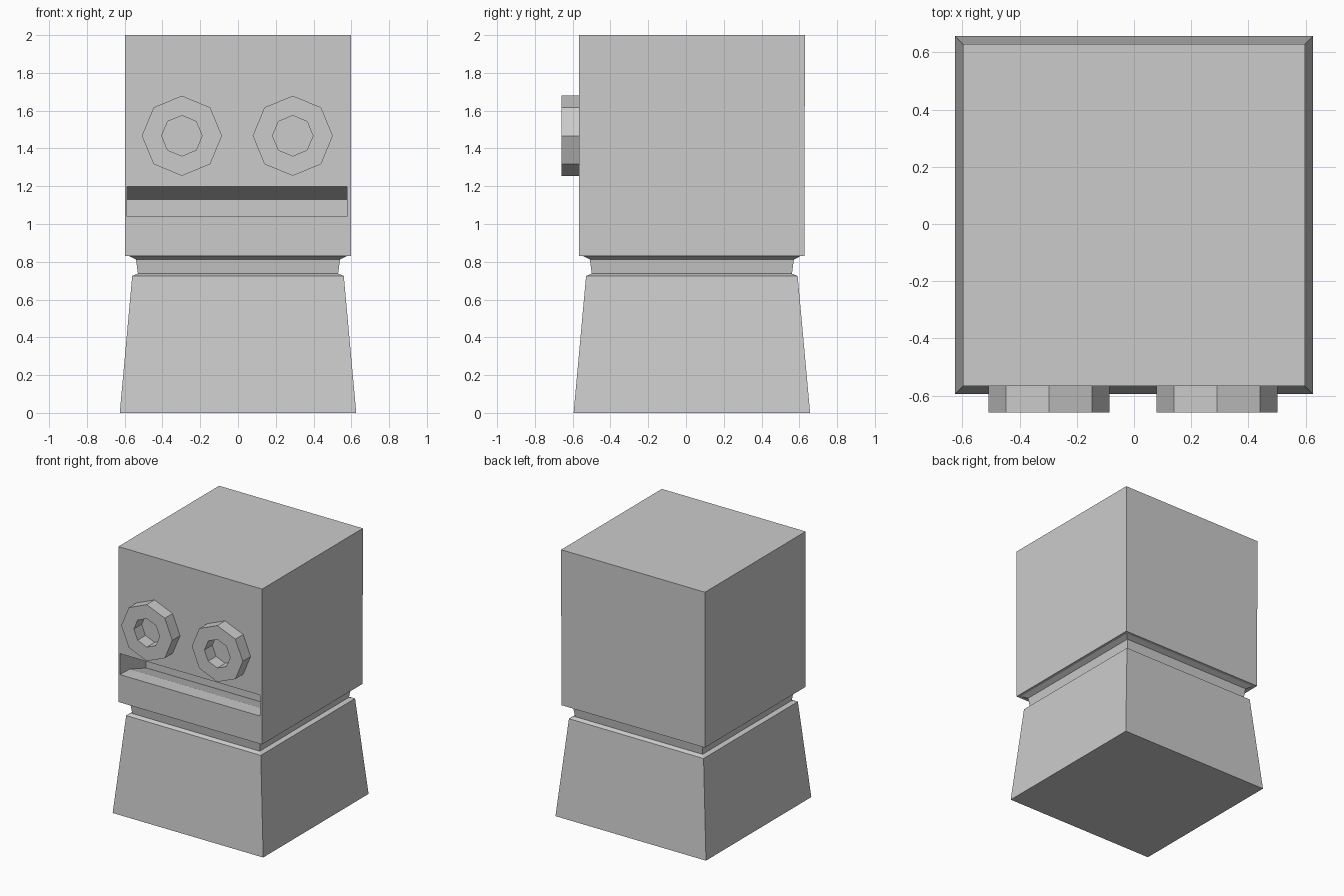
import bpy, bmesh
from math import cos, sin, tau

if "Cube" in bpy.data.objects:
    bpy.data.objects.remove(bpy.data.objects["Cube"])

CY = 0.031          # depth centre of the square body
FACE_Y = CY - 0.598  # front plane of the head


def make_object(name, bm):
    bmesh.ops.recalc_face_normals(bm, faces=bm.faces[:])
    mesh = bpy.data.meshes.new(name)
    bm.to_mesh(mesh)
    bm.free()
    obj = bpy.data.objects.new(name, mesh)
    bpy.context.collection.objects.link(obj)
    return obj


def bridge(bm, a, b):
    n = len(a)
    for i in range(n):
        j = (i + 1) % n
        bm.faces.new((a[i], a[j], b[j], b[i]))


def square_stack(name, profile):
    """Stack of square rings given as (half width, height), capped."""
    bm = bmesh.new()
    rings = [[bm.verts.new((sx * h, CY + sy * h, z))
              for sx, sy in ((-1, -1), (1, -1), (1, 1), (-1, 1))]
             for h, z in profile]
    for a, b in zip(rings, rings[1:]):
        bridge(bm, a, b)
    bm.faces.new(rings[0])
    bm.faces.new(rings[-1])
    return make_object(name, bm)


def extrude_x(name, profile, x0, x1):
    """Prism along x from a (y, z) outline."""
    bm = bmesh.new()
    a, b = [[bm.verts.new((x, y, z)) for y, z in profile] for x in (x0, x1)]
    bridge(bm, a, b)
    bm.faces.new(a)
    bm.faces.new(b)
    return make_object(name, bm)


def eye_ring(name, cx, cz, outer, inner, y_front, sides=8):
    """Octagonal ring standing on the face, open at the back."""
    bm = bmesh.new()
    loops = [[bm.verts.new((cx + r * cos(tau * i / sides), y,
                            cz + r * sin(tau * i / sides)))
              for i in range(sides)]
             for r, y in ((outer, FACE_Y), (outer, y_front),
                          (inner, y_front), (inner, FACE_Y))]
    for a, b in zip(loops, loops[1:]):
        bridge(bm, a, b)
    return make_object(name, bm)


# Tapered torso, neck groove and box head
body = square_stack("torso_and_head", [
    (0.626, 0.0), (0.56, 0.725), (0.53, 0.737), (0.54, 0.812),
    (0.575, 0.83), (0.597, 0.831), (0.598, 2.0)])

# Mouth slot, sloping down towards the back
mouth = extrude_x("mouth_cutter", [
    (FACE_Y - 0.1, 1.04), (FACE_Y, 1.04), (FACE_Y + 0.12, 1.035),
    (FACE_Y + 0.315, 0.97), (FACE_Y + 0.315, 1.13),
    (FACE_Y, 1.198), (FACE_Y - 0.1, 1.198)], -0.587, 0.578)
mouth.hide_render = True
cut = body.modifiers.new("mouth", 'BOOLEAN')
cut.object = mouth
cut.operation = 'DIFFERENCE'
cut.solver = 'EXACT'
bpy.context.view_layer.objects.active = body
bpy.ops.object.modifier_apply(modifier="mouth")
bpy.data.objects.remove(mouth)

# Eyes
for name, cx in (("left_eye", -0.297), ("right_eye", 0.29)):
    eye_ring(name, cx, 1.467, 0.212, 0.107, -0.66)
